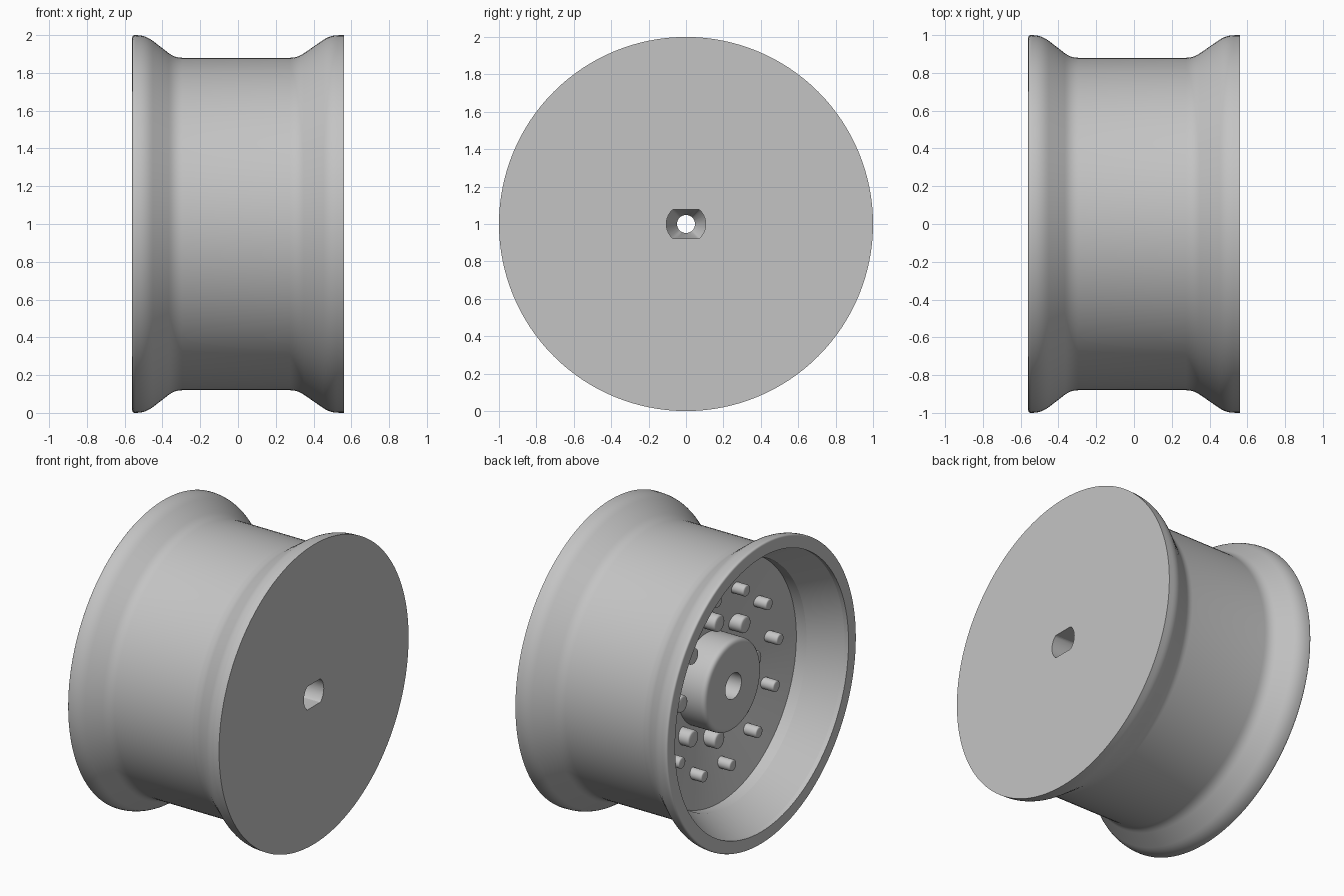
import bpy, bmesh
from math import sin, cos, pi, radians, asin
from mathutils import Vector

if "Cube" in bpy.data.objects:
    bpy.data.objects.remove(bpy.data.objects["Cube"])

SEG = 128
BACK, FRONT = -0.56, 0.56          # open side and closed side along the axle

grey = bpy.data.materials.new("light grey")
grey.use_nodes = True
COLOUR = (0.55, 0.55, 0.55, 1)
grey.diffuse_color = COLOUR
grey.node_tree.nodes["Principled BSDF"].inputs["Base Color"].default_value = COLOUR


def make_object(name, bm):
    bmesh.ops.recalc_face_normals(bm, faces=bm.faces)
    mesh = bpy.data.meshes.new(name)
    bm.to_mesh(mesh)
    bm.free()
    mesh.materials.append(grey)
    obj = bpy.data.objects.new(name, mesh)
    bpy.context.collection.objects.link(obj)
    return obj


def smooth(obj, degrees=25):
    bpy.ops.object.select_all(action='DESELECT')
    obj.select_set(True)
    bpy.context.view_layer.objects.active = obj
    bpy.ops.object.shade_smooth_by_angle(angle=radians(degrees))


def round_corners(points, steps=5):
    """Replace each (x, radius, fillet) corner by a short curve."""
    out = []
    n = len(points)
    for i, (x, r, f) in enumerate(points):
        p = Vector((x, r))
        if f == 0:
            out.append(p)
            continue
        a = p + (Vector(points[i - 1][:2]) - p).normalized() * f
        b = p + (Vector(points[(i + 1) % n][:2]) - p).normalized() * f
        for k in range(steps + 1):
            t = k / steps
            out.append(a * (1 - t) ** 2 + p * 2 * t * (1 - t) + b * t * t)
    return out


def skin(bm, rings, closed):
    """Bridge a series of equal vertex rings with quads."""
    count = len(rings)
    for i in range(count if closed else count - 1):
        a, b = rings[i], rings[(i + 1) % count]
        n = len(a)
        for j in range(n):
            k = (j + 1) % n
            bm.faces.new((a[j], a[k], b[k], b[j]))


def lathe(name, profile, closed=True):
    """Turn a profile round the axle, which runs along x at z = 1."""
    bm = bmesh.new()
    rings = [[bm.verts.new((x, r * cos(2 * pi * j / SEG), 1 + r * sin(2 * pi * j / SEG)))
              for j in range(SEG)] for x, r in profile]
    skin(bm, rings, closed)
    return make_object(name, bm)


# Rim, dished floor, hub and axle bore as one turned section
section = [
    # outer surface
    (FRONT, 1.0, 0), (0.485, 0.998, 0.04), (0.315, 0.88, 0.04),
    (-0.335, 0.88, 0.04), (-0.49, 1.0, 0.05), (BACK, 1.0, 0.014),
    # lip and inner wall
    (BACK, 0.915, 0), (BACK + 0.03, 0.915, 0), (BACK + 0.23, 0.80, 0),
    (BACK + 0.305, 0.80, 0),
    # sloping floor and hub
    (BACK + 0.41, 0.30, 0), (BACK + 0.21, 0.30, 0.035),
    # axle bore
    (BACK + 0.21, 0.085, 0), (BACK + 0.33, 0.085, 0),
    (BACK + 0.33, 0.048, 0), (FRONT, 0.048, 0),
]
wheel = lathe("wheel_body", round_corners(section))


# Flat-sided axle socket narrowing to the bore
def socket_ring(bm, x, radius, flat):
    ring = []
    for j in range(64):
        a = 2 * pi * j / 64
        y, z = radius * cos(a), radius * sin(a)
        ring.append(bm.verts.new((x, y, 1 + max(-flat, min(flat, z)))))
    return ring


bm = bmesh.new()
rings = [socket_ring(bm, x, r, f) for x, r, f in
         ((0.60, 0.105, 0.078), (0.34, 0.105, 0.078), (0.22, 0.045, 0.045))]
skin(bm, rings, False)
bm.faces.new(rings[0])
bm.faces.new(rings[-1])
cutter = make_object("socket_cutter", bm)

cut = wheel.modifiers.new("socket", 'BOOLEAN')
cut.operation = 'DIFFERENCE'
cut.solver = 'EXACT'
cut.object = cutter
bpy.context.view_layer.objects.active = wheel
bpy.ops.object.modifier_apply(modifier=cut.name)
bpy.data.objects.remove(cutter)
smooth(wheel)


# Rings of round studs on the dished floor
def stud_ring(name, count, offset, ring_radius, radius, tip, base):
    for i in range(count):
        a = radians(offset) + 2 * pi * i / count
        cy, cz = -ring_radius * sin(a), 1 + ring_radius * cos(a)
        bevel = radius * 0.2
        bm = bmesh.new()
        loops = [[bm.verts.new((x, cy + r * cos(2 * pi * j / 32), cz + r * sin(2 * pi * j / 32)))
                  for j in range(32)]
                 for x, r in ((base, radius), (tip + bevel, radius),
                              (tip + bevel * 0.3, radius - bevel * 0.3), (tip, radius - bevel))]
        skin(bm, loops, False)
        bm.faces.new(loops[0])
        bm.faces.new(loops[-1])
        smooth(make_object(f"{name}_{i + 1}", bm), 50)


stud_ring("outer_stud", 12, 22.5, 0.58, 0.037, BACK + 0.265, BACK + 0.38)
stud_ring("inner_stud", 8, 0, 0.39, 0.055, BACK + 0.31, BACK + 0.42)
